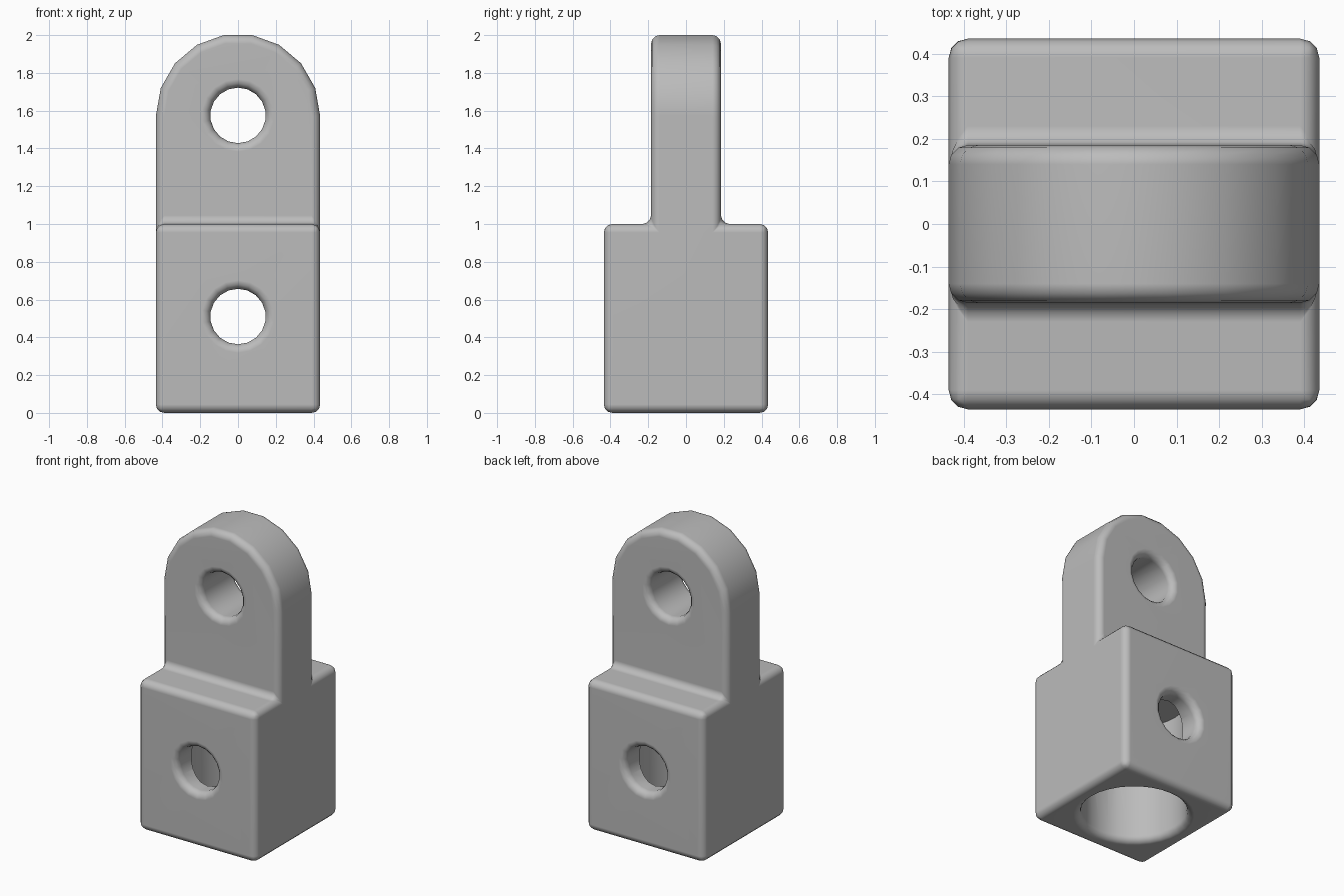
import bpy, bmesh, math
from mathutils import Matrix

cube = bpy.data.objects.get("Cube")
if cube:
    bpy.data.objects.remove(cube)

HALF = 0.435      # half width of the block
TAB = 0.185       # half thickness of the tab
SIDES = 18
ARCH_Z = 2 - HALF * math.cos(math.pi / SIDES)
BORE_R, BORE_TOP = 0.32, 0.8


def add_object(name, bm):
    bmesh.ops.recalc_face_normals(bm, faces=bm.faces)
    mesh = bpy.data.meshes.new(name)
    bm.to_mesh(mesh)
    bm.free()
    obj = bpy.data.objects.new(name, mesh)
    bpy.context.collection.objects.link(obj)
    return obj


def prism(name, points, depth):
    """Closed outline pushed through by a depth vector."""
    bm = bmesh.new()
    face = bm.faces.new([bm.verts.new(p) for p in points])
    moved = bmesh.ops.extrude_face_region(bm, geom=[face])["geom"]
    bmesh.ops.translate(bm, vec=depth, verts=[v for v in moved if isinstance(v, bmesh.types.BMVert)])
    return add_object(name, bm)


def cylinder(name, radius, length, matrix, sides):
    bm = bmesh.new()
    bmesh.ops.create_cone(bm, cap_ends=True, segments=sides, radius1=radius,
                          radius2=radius, depth=length, matrix=matrix)
    return add_object(name, bm)


# Stepped side profile: square block with a thinner tab above
side = [(HALF, 0), (HALF, 1), (TAB, 1), (TAB, 2.2)]
side += [(-y, z) for y, z in reversed(side)]
bracket = prism("clevis_bracket", [(-0.6, y, z) for y, z in side], (1.2, 0, 0))

# Round-topped front outline
arch = [(HALF, -1, -0.5)]
for i in range(SIDES // 2 + 1):
    a = 2 * math.pi * i / SIDES
    arch.append((HALF * math.cos(a), -1, ARCH_Z + HALF * math.sin(a)))
arch.append((-HALF, -1, -0.5))
outline = prism("outline_cutter", arch, (0, 2, 0))

# Pin holes front to back, and the blind socket from below
turn = Matrix.Rotation(math.pi / 2, 4, "X")
cutters = [(outline, "INTERSECT")]
for name, z in (("lower_hole_cutter", 0.51), ("upper_hole_cutter", 1.575)):
    cutters.append((cylinder(name, 0.147, 2, Matrix.Translation((0, 0, z)) @ turn, SIDES), "DIFFERENCE"))
socket_place = Matrix.Translation((0, 0, BORE_TOP - 0.5))
cutters.append((cylinder("socket_cutter", BORE_R, 1, socket_place, 32), "DIFFERENCE"))
for cutter, operation in cutters:
    cutter.hide_render = True
    mod = bracket.modifiers.new(cutter.name, "BOOLEAN")
    mod.operation, mod.solver, mod.object = operation, "EXACT", cutter

# Bake the cuts
evaluated = bracket.evaluated_get(bpy.context.evaluated_depsgraph_get())
baked = bpy.data.meshes.new_from_object(evaluated)
bracket.modifiers.clear()
bracket.data = baked
for cutter, operation in cutters:
    bpy.data.objects.remove(cutter)

# Round every outer edge, leaving edges inside the socket sharp
bm = bmesh.new()
bm.from_mesh(baked)
bmesh.ops.remove_doubles(bm, verts=bm.verts, dist=0.0005)
bmesh.ops.dissolve_limit(bm, angle_limit=0.01, verts=bm.verts, edges=bm.edges)


def is_outer(edge):
    mid = (edge.verts[0].co + edge.verts[1].co) / 2
    inside = math.hypot(mid.x, mid.y) < BORE_R + 0.02 and 0.02 < mid.z < 0.9
    return not inside and edge.calc_face_angle(0) > math.radians(35)


bmesh.ops.bevel(bm, geom=[e for e in bm.edges if is_outer(e)], offset=0.045,
                offset_type="OFFSET", segments=3, profile=0.5, affect="EDGES",
                clamp_overlap=True)
bm.to_mesh(baked)
bm.free()

# Plain grey finish
grey = bpy.data.materials.new("plain_grey")
grey.use_nodes = True
colour = (0.5, 0.5, 0.5, 1)
grey.diffuse_color = colour
grey.node_tree.nodes["Principled BSDF"].inputs["Base Color"].default_value = colour
baked.materials.clear()
baked.materials.append(grey)

# Smooth shading with crisp flats
bpy.ops.object.select_all(action="DESELECT")
bracket.select_set(True)
bpy.context.view_layer.objects.active = bracket
bpy.ops.object.shade_smooth_by_angle(angle=math.radians(38))
weighted = bracket.modifiers.new("weighted_normals", "WEIGHTED_NORMAL")
weighted.keep_sharp = True
